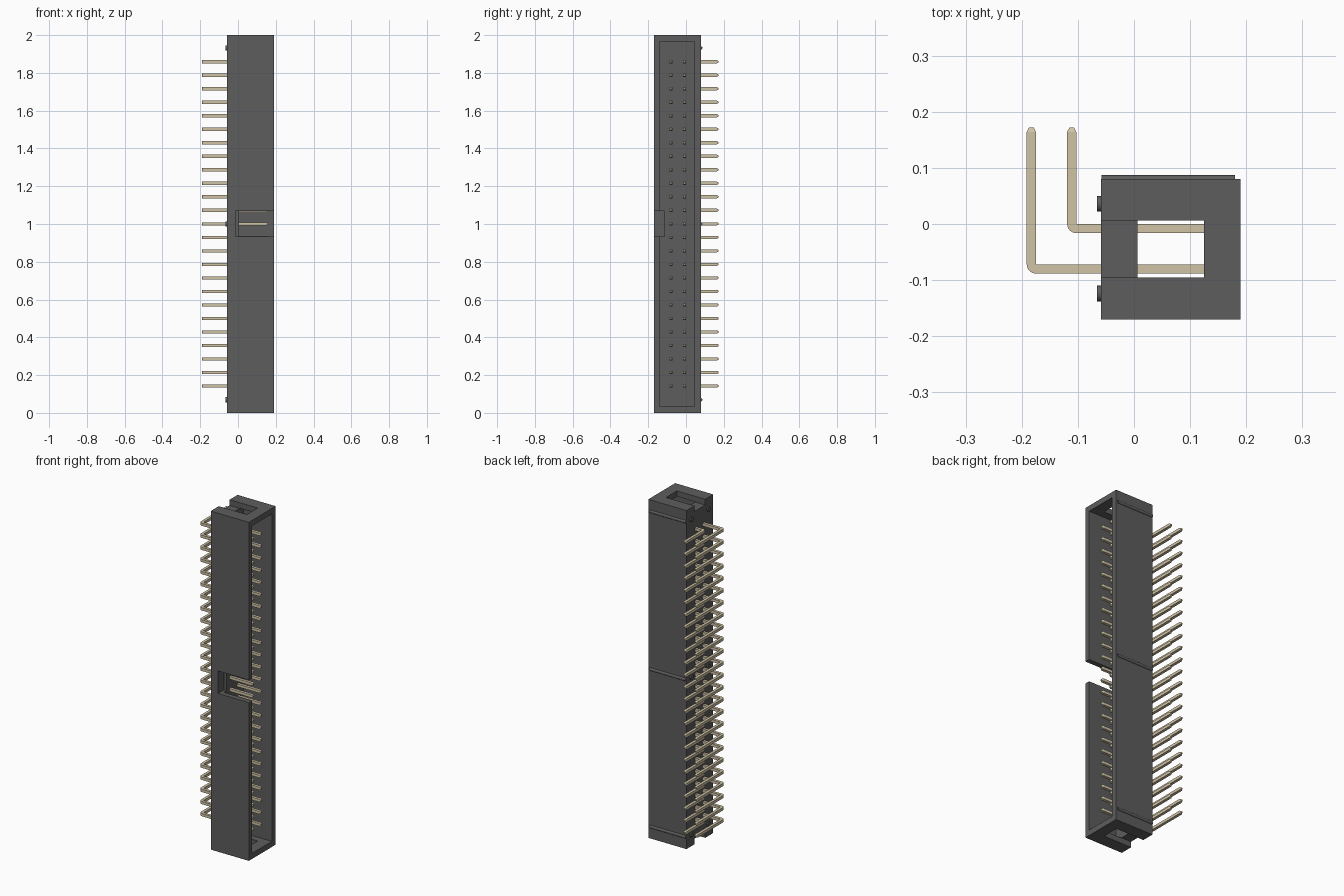
import bpy, bmesh, math
from mathutils import Vector

if "Cube" in bpy.data.objects:
    bpy.data.objects.remove(bpy.data.objects["Cube"])


def material(name, rgb):
    m = bpy.data.materials.new(name)
    m.diffuse_color = (*rgb, 1)
    m.use_nodes = True
    m.node_tree.nodes["Principled BSDF"].inputs["Base Color"].default_value = m.diffuse_color
    return m


DARK = material("dark_plastic", (0.11, 0.11, 0.11))
GOLD = material("pale_gold", (0.63, 0.55, 0.38))


def finish(name, bm, mat):
    bmesh.ops.recalc_face_normals(bm, faces=bm.faces)
    me = bpy.data.meshes.new(name)
    bm.to_mesh(me)
    bm.free()
    ob = bpy.data.objects.new(name, me)
    me.materials.append(mat)
    bpy.context.collection.objects.link(ob)
    return ob


def box(name, lo, hi):
    bm = bmesh.new()
    bmesh.ops.create_cube(bm, size=1)
    lo, hi = Vector(lo), Vector(hi)
    for v in bm.verts:
        v.co = Vector(v.co[i] * (hi[i] - lo[i]) + (hi[i] + lo[i]) / 2 for i in range(3))
    return finish(name, bm, DARK)


def cylinder_x(name, x0, x1, y, z, r):
    bpy.ops.mesh.primitive_cylinder_add(vertices=24, radius=r, depth=x1 - x0,
                                        location=((x0 + x1) / 2, y, z),
                                        rotation=(0, math.pi / 2, 0))
    ob = bpy.context.object
    ob.name = name
    ob.data.materials.append(DARK)
    bpy.ops.object.shade_smooth_by_angle()
    return ob


# Shell: open toward +x, with key notch in front and slots in both ends
shell = box("shell", (-0.059, -0.17, 0), (0.19, 0.08, 2))
cuts = [
    box("cavity_cutter", (0.006, -0.14, 0.033), (0.3, 0.045, 1.967)),
    box("key_notch_cutter", (-0.012, -0.3, 0.935), (0.3, -0.115, 1.068)),
    box("top_slot_cutter", (-0.2, -0.095, 1.966), (0.125, 0.006, 2.2)),
    box("bottom_slot_cutter", (-0.2, -0.095, -0.2), (0.125, 0.006, 0.034)),
]
bpy.context.view_layer.objects.active = shell
for c in cuts:
    mod = shell.modifiers.new(c.name, "BOOLEAN")
    mod.operation, mod.solver, mod.object = "DIFFERENCE", "EXACT", c
    bpy.ops.object.modifier_apply(modifier=mod.name)
    bpy.data.objects.remove(c)

# Crush ribs on the back and standoff pegs on the board side
for z in (0.07, 1.0, 1.932):
    cylinder_x("back_rib", -0.058, 0.18, 0.078, z, 0.009)
    for y in (0.036, -0.124):
        cylinder_x("standoff_peg", -0.066, -0.05, y, z, 0.014)


# Right-angle square pins: sections swept along x, round the bend, then along y
def pin_row(name, xc, yc, w=0.0165):
    h, tip, x_end, y_end = w / 2, 0.008, 0.158, 0.172
    sections = [(x_end, yc, 0, 0.5), (x_end - tip, yc, 0, 1)]
    pivot = Vector((xc + h, yc + h, 0))
    for i in range(7):
        a = math.radians(15 * i)
        sections.append((pivot.x - h * math.sin(a), pivot.y - h * math.cos(a), a, 1))
    a = math.pi / 2
    sections += [(xc, y_end - tip, a, 1), (xc, y_end, a, 0.5)]
    bm = bmesh.new()
    rings = []
    for x, y, a, s in sections:
        out = Vector((-math.sin(a), -math.cos(a), 0)) * h * s
        up = Vector((0, 0, h * s))
        c = Vector((x, y, 0.143))
        rings.append([bm.verts.new(c + i * out + j * up)
                      for i, j in ((1, 1), (1, -1), (-1, -1), (-1, 1))])
    for r0, r1 in zip(rings, rings[1:]):
        for k in range(4):
            n = (k + 1) % 4
            bm.faces.new((r0[k], r0[n], r1[n], r1[k]))
    bm.faces.new(rings[0])
    bm.faces.new(rings[-1])
    bmesh.ops.remove_doubles(bm, verts=bm.verts, dist=1e-5)
    ob = finish(name, bm, GOLD)
    arr = ob.modifiers.new("row", "ARRAY")
    arr.count = 25
    arr.use_relative_offset = False
    arr.use_constant_offset = True
    arr.constant_offset_displace = (0, 0, 0.0715)


pin_row("inner_pins", -0.111, -0.008)
pin_row("outer_pins", -0.183, -0.08)
